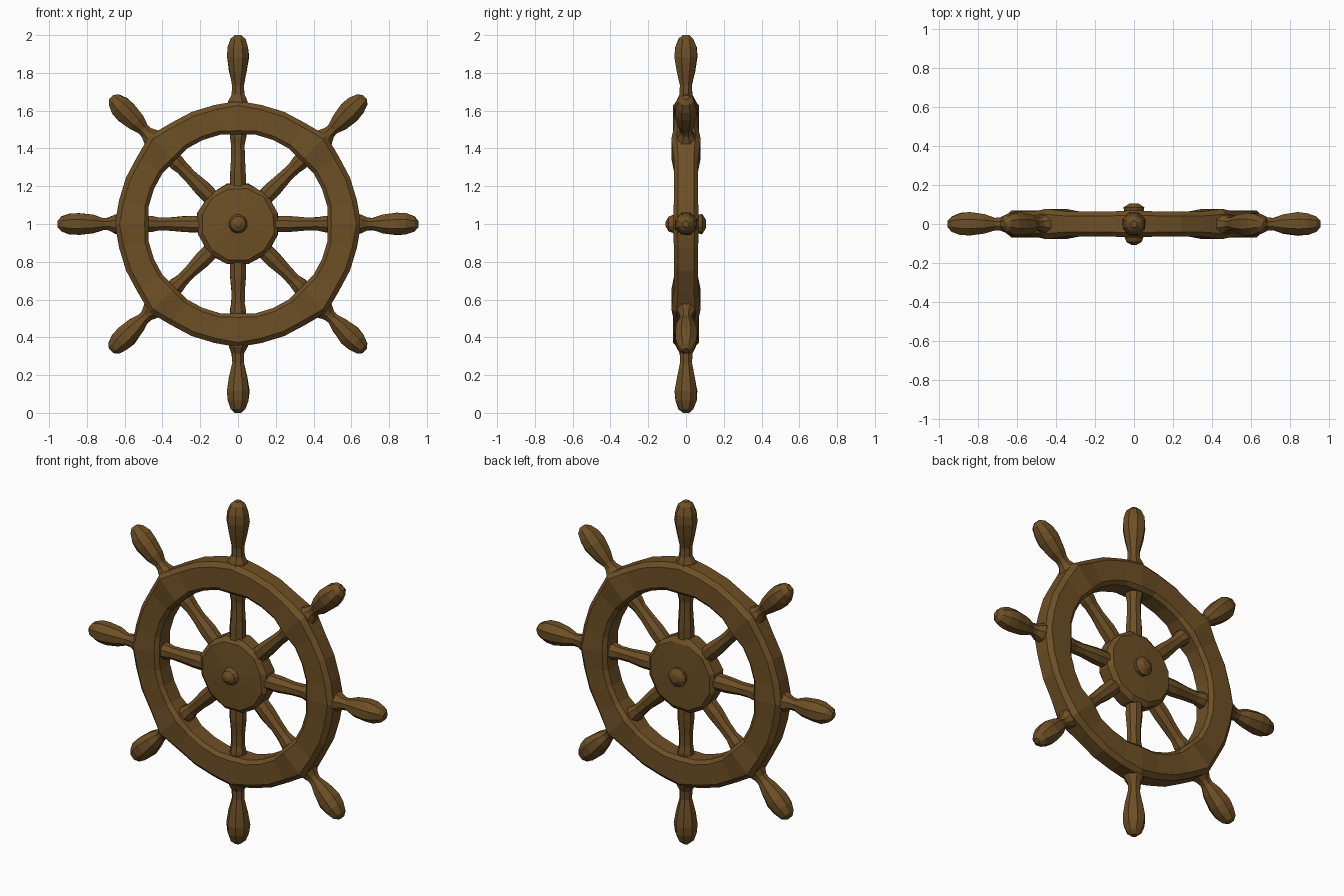
import bpy, bmesh, math, random
from mathutils import Matrix, Vector

if "Cube" in bpy.data.objects:
    bpy.data.objects.remove(bpy.data.objects["Cube"])

random.seed(4)
wood = bpy.data.materials.new("dark brown wood")
wood.diffuse_color = (0.155, 0.079, 0.019, 1)
wood.use_nodes = True
wood.node_tree.nodes["Principled BSDF"].inputs["Base Color"].default_value = wood.diffuse_color
CENTRE = Vector((0, 0, 1))


def finish(name, bm, matrix):
    bmesh.ops.recalc_face_normals(bm, faces=bm.faces)
    me = bpy.data.meshes.new(name)
    bm.to_mesh(me)
    bm.free()
    me.materials.append(wood)
    ob = bpy.data.objects.new(name, me)
    ob.matrix_world = matrix
    bpy.context.collection.objects.link(ob)
    return ob


def lathe(name, profile, sides, matrix, jitter=0.0):
    """Solid turned around local z from (radius, height) pairs, flat capped."""
    bm = bmesh.new()
    rings = []
    for r, h in profile:
        ring = []
        for i in range(sides):
            a = math.tau * (i + 0.5) / sides
            k = r * (1 + random.uniform(-jitter, jitter))
            ring.append(bm.verts.new((k * math.cos(a), k * math.sin(a), h)))
        rings.append(ring)
    for a, b in zip(rings, rings[1:]):
        for i in range(sides):
            j = (i + 1) % sides
            bm.faces.new((a[i], a[j], b[j], b[i]))
    bm.faces.new(rings[0])
    bm.faces.new(rings[-1])
    return finish(name, bm, matrix)


# Rim: chamfered ring, slightly thicker and wider where the spokes cross
bm = bmesh.new()
N = 32
rings = []
for i in range(N):
    a = math.tau * i / N
    joint = i % 4 == 0
    diagonal = i % 8 == 4
    out = 0.662 if diagonal else 0.652 if joint else 0.642
    inn = 0.474 if joint else 0.482
    t = 0.078 if diagonal else 0.07 if joint else 0.064
    section = [(inn, -t * 0.72), (inn + 0.02, -t), (out - 0.025, -t), (out, -t * 0.65),
               (out, t * 0.65), (out - 0.025, t), (inn + 0.02, t), (inn, t * 0.72)]
    rings.append([bm.verts.new((r * math.cos(a), y, r * math.sin(a))) for r, y in section])
for i in range(N):
    a, b = rings[i], rings[(i + 1) % N]
    for k in range(8):
        m = (k + 1) % 8
        bm.faces.new((a[k], a[m], b[m], b[k]))
finish("rim", bm, Matrix.Translation(CENTRE))

# Hub: low disc with a small pointed boss on both faces
hub = [(0.012, -0.108), (0.04, -0.092), (0.05, -0.066), (0.195, -0.056), (0.22, -0.035),
       (0.22, 0.035), (0.195, 0.056), (0.05, 0.06), (0.056, 0.085), (0.022, 0.106)]
lathe("hub", hub, 12, Matrix.Translation(CENTRE) @ Matrix.Rotation(-math.pi / 2, 4, 'X'), 0.02)

# Eight spokes, each with its handle outside the rim
for n in range(8):
    turn = Matrix.Translation(CENTRE) @ Matrix.Rotation(math.tau * n / 8, 4, 'Y')
    tip = 0.95 if n % 2 else (1.0 if n % 4 == 0 else 0.955)
    s = tip - 1.0
    lathe("spoke", [(0.046, 0.17), (0.046, 0.27), (0.038, 0.36), (0.038, 0.42),
                    (0.046, 0.46), (0.046, 0.52)], 8, turn, 0.04)
    lathe("handle", [(0.056, 0.60), (0.054, 0.65), (0.036, 0.685), (0.034, 0.735 + s * 0.5),
                     (0.052, 0.81 + s), (0.064, 0.885 + s), (0.06, 0.935 + s),
                     (0.042, 0.98 + s), (0.018, tip)], 8, turn, 0.05)
